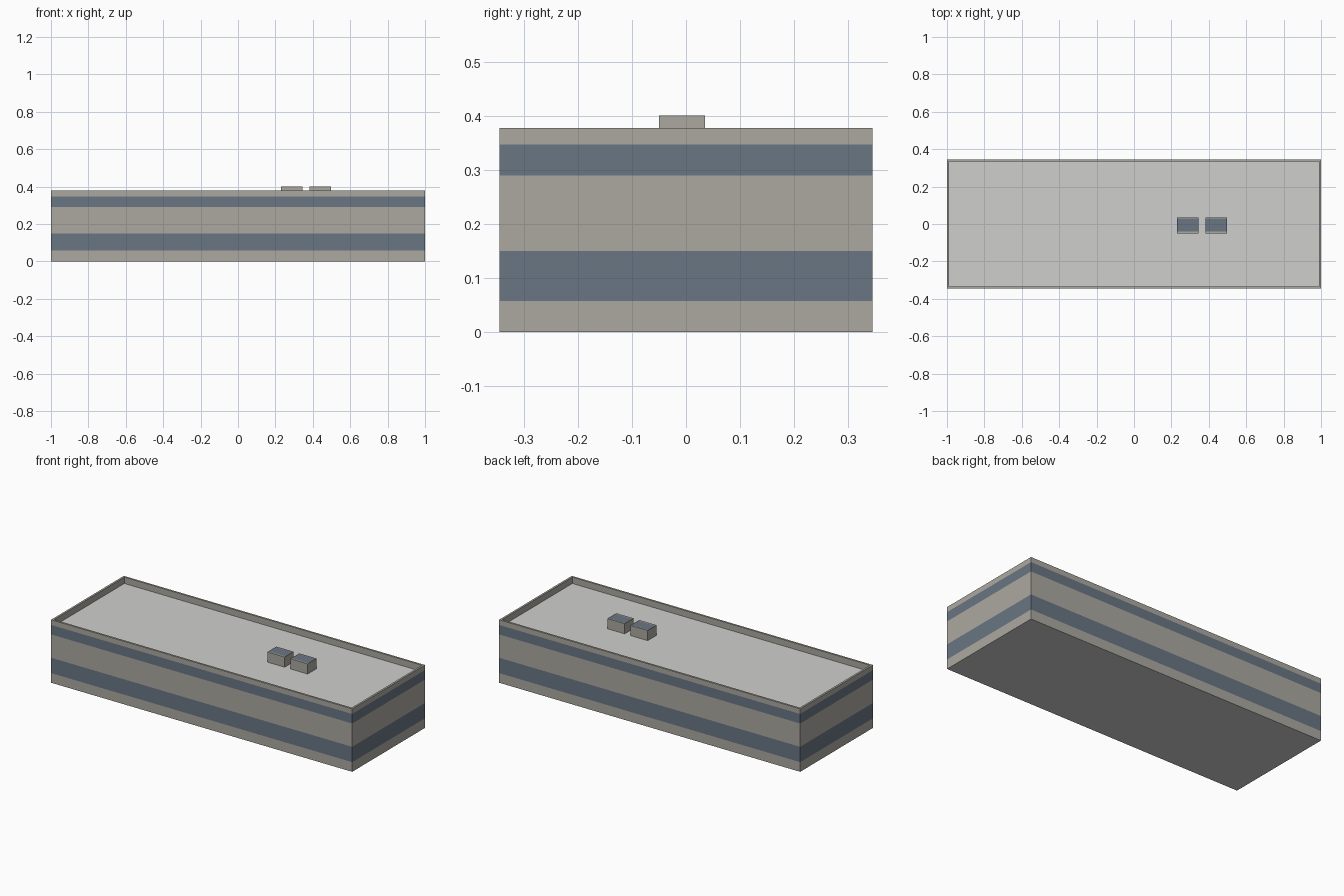
import bpy, bmesh

if "Cube" in bpy.data.objects:
    bpy.data.objects.remove(bpy.data.objects["Cube"])

def lin(c):
    c /= 255
    return c / 12.92 if c <= 0.04045 else ((c + 0.055) / 1.055) ** 2.4

def material(name, rgb):
    m = bpy.data.materials.new(name)
    m.diffuse_color = (*[lin(c) for c in rgb], 1)
    m.use_nodes = True
    m.node_tree.nodes["Principled BSDF"].inputs["Base Color"].default_value = m.diffuse_color
    return m

STONE = material("warm grey stone", (172, 169, 160))
GLASS = material("blue grey glass", (106, 118, 132))
ROOF = material("pale grey roofing", (207, 207, 205))

def finish(bm, name, mats):
    bmesh.ops.recalc_face_normals(bm, faces=bm.faces[:])
    me = bpy.data.meshes.new(name)
    bm.to_mesh(me)
    bm.free()
    for m in mats:
        me.materials.append(m)
    ob = bpy.data.objects.new(name, me)
    bpy.context.collection.objects.link(ob)
    return ob

def ring(bm, hx, hy, z):
    return [bm.verts.new((sx * hx, sy * hy, z))
            for sx, sy in ((-1, -1), (1, -1), (1, 1), (-1, 1))]

# Building shell: stacked wall bands, parapet lip, recessed roof
HX, HY, TOP, DECK, LIP = 1.0, 0.345, 0.378, 0.34, 0.012
bm = bmesh.new()
sections = [(HX, HY, z) for z in (0, 0.058, 0.15, 0.29, 0.347, TOP)]
sections += [(HX - LIP, HY - LIP, TOP), (HX - LIP, HY - LIP, DECK)]
rings = [ring(bm, *s) for s in sections]
bm.faces.new(rings[0][::-1]).material_index = 2
for level, (a, b) in enumerate(zip(rings, rings[1:])):
    for i in range(4):
        j = (i + 1) % 4
        f = bm.faces.new((a[i], a[j], b[j], b[i]))
        f.material_index = 1 if level in (1, 3) else 0   # window bands
bm.faces.new(rings[-1]).material_index = 2
finish(bm, "building_shell", [STONE, GLASS, ROOF])

# Rooftop units: stone boxes with a glass strip on top
def rooftop_unit(name, x0, x1):
    y0, y1, z0, z1 = -0.05, 0.035, DECK, 0.401
    ys = (y0, y0 + 0.01, y1 - 0.006, y1)
    bm = bmesh.new()
    low = [[bm.verts.new((x, y, z0)) for y in ys] for x in (x0, x1)]
    high = [[bm.verts.new((x, y, z1)) for y in ys] for x in (x0, x1)]
    for k in range(3):
        for a, b in ((low[0], high[0]), (low[1], high[1]), (low[0], low[1])):
            bm.faces.new((a[k], a[k + 1], b[k + 1], b[k]))
        top = bm.faces.new((high[0][k], high[1][k], high[1][k + 1], high[0][k + 1]))
        top.material_index = 1 if k == 1 else 0
    for k in (0, 3):
        bm.faces.new((low[0][k], low[1][k], high[1][k], high[0][k]))
    finish(bm, name, [STONE, GLASS])

for n, x0 in enumerate((0.23, 0.383)):
    rooftop_unit(f"rooftop_unit_{n + 1}", x0, x0 + 0.115)
